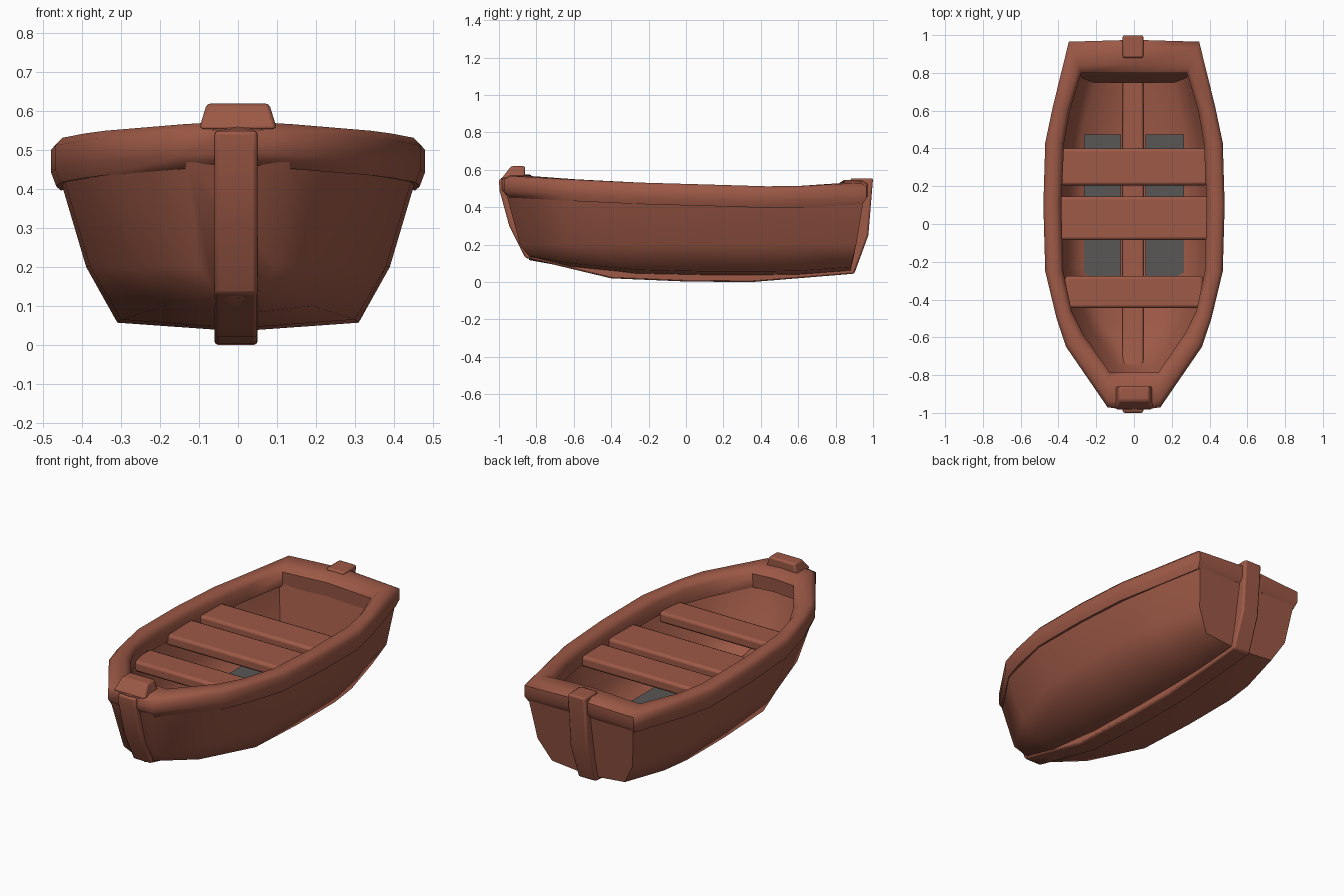
import bpy, bmesh, math

if "Cube" in bpy.data.objects:
    bpy.data.objects.remove(bpy.data.objects["Cube"])


def material(name, rgb):
    m = bpy.data.materials.new(name)
    m.diffuse_color = (*rgb, 1)
    m.use_nodes = True
    m.node_tree.nodes["Principled BSDF"].inputs["Base Color"].default_value = m.diffuse_color
    return m


WOOD = material("red_brown_wood", (0.338, 0.10, 0.062))
GREY = material("grey_boards", (0.10, 0.095, 0.09))


def finish(bm, name, mat, bevel=0, flip=False, angle=40):
    bmesh.ops.recalc_face_normals(bm, faces=bm.faces)
    if flip:
        bmesh.ops.reverse_faces(bm, faces=bm.faces)
    me = bpy.data.meshes.new(name)
    bm.to_mesh(me)
    bm.free()
    ob = bpy.data.objects.new(name, me)
    bpy.context.collection.objects.link(ob)
    me.materials.append(mat)
    if bevel:
        mod = ob.modifiers.new("bevel", 'BEVEL')
        mod.width, mod.segments = bevel, 2
    bpy.ops.object.select_all(action='DESELECT')
    ob.select_set(True)
    bpy.context.view_layer.objects.active = ob
    bpy.ops.object.shade_smooth_by_angle(angle=math.radians(angle))
    return ob


def loft(name, rings, mat, ring_closed=True, path_closed=False, caps=True, **kw):
    """Skin a list of equally long point rings."""
    bm = bmesh.new()
    vs = [[bm.verts.new(p) for p in r] for r in rings]
    n, k = len(rings), len(rings[0])
    for i in range(n if path_closed else n - 1):
        a, b = vs[i], vs[(i + 1) % n]
        for j in range(k if ring_closed else k - 1):
            m = (j + 1) % k
            bm.faces.new((a[j], a[m], b[m], b[j]))
    if caps:
        bm.faces.new(vs[0])
        bm.faces.new(vs[-1])
    return finish(bm, name, mat, **kw)


def slab(name, x0, x1, y0, y1, z0, z1, mat, bevel=0.0):
    rings = [[(x0, y0, z), (x1, y0, z), (x1, y1, z), (x0, y1, z)] for z in (z0, z1)]
    return loft(name, rings, mat, bevel=bevel)


# Hull stations: y at top, y at bottom, half widths top / middle / bottom, bottom z
STATIONS = [
    (-0.96, -0.84, 0.13, 0.10, 0.06, 0.14),
    (-0.65, -0.62, 0.35, 0.26, 0.19, 0.10),
    (-0.27, -0.27, 0.46, 0.38, 0.30, 0.065),
    (0.10, 0.10, 0.47, 0.39, 0.31, 0.057),
    (0.43, 0.43, 0.46, 0.385, 0.31, 0.057),
    (0.62, 0.61, 0.425, 0.36, 0.29, 0.06),
    (0.955, 0.88, 0.335, 0.30, 0.23, 0.08),
]


def hull_ring(s, sx=1.0, sy=1.0, dz=0.0):
    yt, yb, wt, wm, wb, zb = s
    ym = yt * 0.4 + yb * 0.6
    half = [(wt, yt, 0.47), (wm, ym, 0.2 + dz / 2), (wb, yb, zb + dz)]
    pts = half + [(0, yb, zb - 0.022 + dz)] + [(-x, y, z) for x, y, z in half[::-1]]
    return [(x * sx, y * sy, z) for x, y, z in pts]


loft("hull_outside", [hull_ring(s) for s in STATIONS], WOOD, ring_closed=False, angle=60)
loft("hull_inside", [hull_ring(s, 0.92, 0.85, 0.05) for s in STATIONS], WOOD,
     ring_closed=False, flip=True, angle=60)

# Gunwale: outer x, y, inner x, y, top z along one side, mirrored to a full loop
SIDE = [
    (0.14, -0.97, 0.13, -0.785, 0.567),
    (0.36, -0.65, 0.27, -0.58, 0.55),
    (0.41, -0.50, 0.33, -0.46, 0.543),
    (0.47, -0.25, 0.375, -0.25, 0.532),
    (0.48, 0.10, 0.385, 0.10, 0.522),
    (0.47, 0.43, 0.37, 0.43, 0.512),
    (0.43, 0.62, 0.34, 0.60, 0.514),
    (0.345, 0.965, 0.28, 0.80, 0.53),
]
LOOP = ([(0, -0.99, 0, -0.785, 0.575)] + SIDE + [(0, 0.975, 0, 0.80, 0.545)]
        + [(-a, b, -c, d, z) for a, b, c, d, z in SIDE[::-1]])
SECTION = [(0.14, -0.115), (0, -0.08), (0, -0.02), (0.2, 0),
           (0.75, 0), (1, -0.03), (0.97, -0.11)]
loft("gunwale", [[(a + (c - a) * t, b + (d - b) * t, z + h) for t, h in SECTION]
                 for a, b, c, d, z in LOOP], WOOD, path_closed=True, caps=False, angle=55)

# Stem, keel and stern post as one bent beam: outer y, z and inner y, z
KEEL = [
    (-1.00, 0.55, -0.90, 0.55), (-0.997, 0.49, -0.89, 0.47),
    (-0.945, 0.30, -0.83, 0.32), (-0.86, 0.13, -0.74, 0.20),
    (-0.40, 0.02, -0.37, 0.13), (0.0, 0.003, 0.0, 0.12),
    (0.35, 0.0, 0.35, 0.12), (0.90, 0.045, 0.80, 0.12),
    (0.975, 0.25, 0.86, 0.25), (1.00, 0.555, 0.88, 0.555),
]
loft("keel_and_posts", [[(-0.06, a, b), (0.05, a, b), (0.05, c, d), (-0.06, c, d)]
                        for a, b, c, d in KEEL], WOOD, bevel=0.01)

# Bow block, leaning back at the front
loft("bow_block", [[(-w, y, z), (w, y, z), (w, -0.86, z), (-w, -0.86, z)]
                   for w, y, z in ((0.1, -0.985, 0.555), (0.08, -0.935, 0.62))],
     WOOD, bevel=0.01)

# Seats
for name, y0, y1, w in (("rear_seat", 0.205, 0.40, 0.39),
                        ("middle_seat", -0.085, 0.145, 0.40),
                        ("front_seat", -0.445, -0.275, 0.365)):
    slab(name, -w, w, y0, y1, 0.39, 0.452, WOOD, bevel=0.015)

# Grey floor boards either side of the keel
for side, x0, x1 in (("left", -0.265, -0.07), ("right", 0.06, 0.265)):
    slab("floor_board_" + side, x0, x1, -0.28, 0.475, 0.085, 0.118, GREY)
